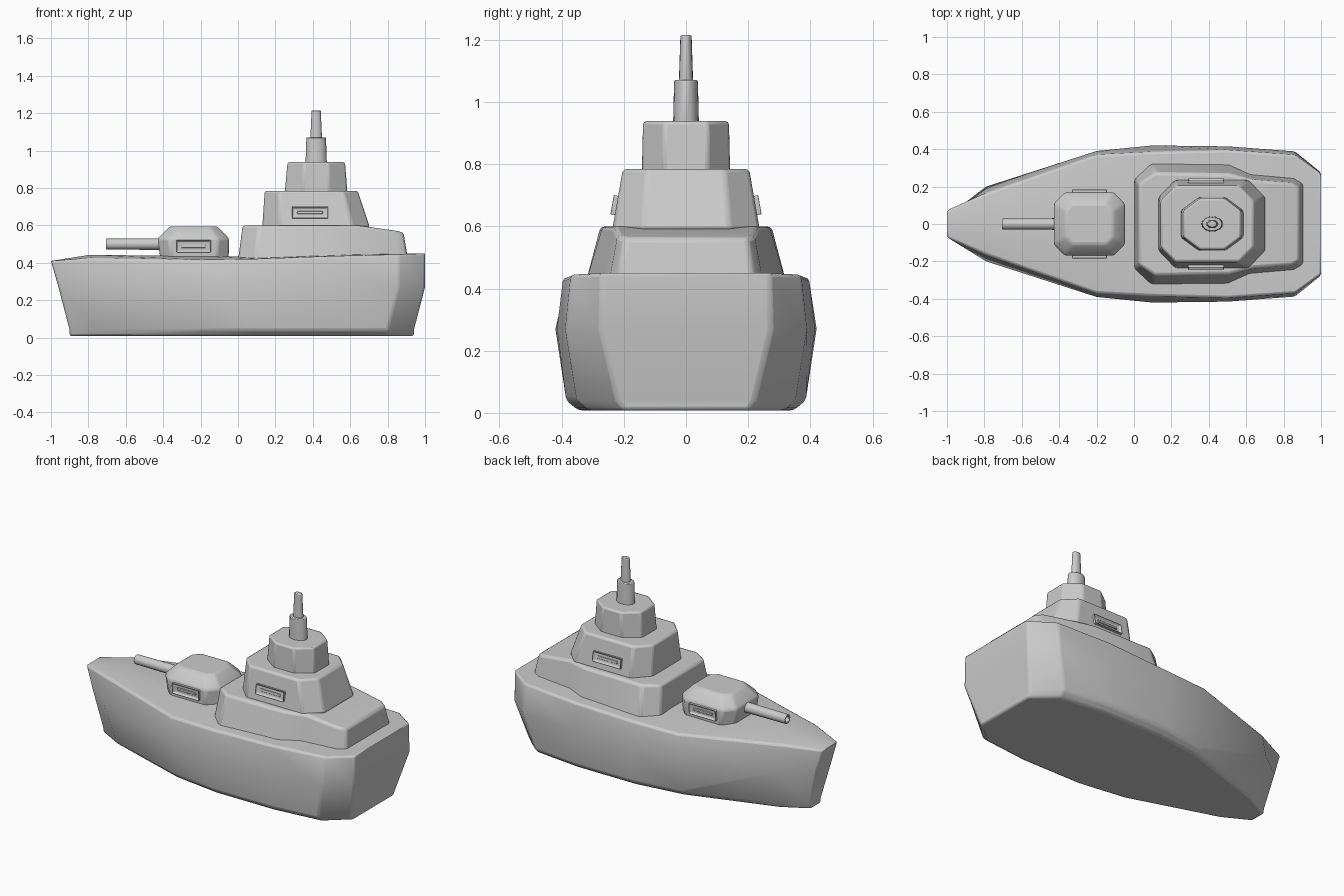
import bpy, bmesh, math

if "Cube" in bpy.data.objects:
    bpy.data.objects.remove(bpy.data.objects["Cube"])


def finish(name, bm, bevel=0.0, angle=35):
    bmesh.ops.recalc_face_normals(bm, faces=bm.faces)
    me = bpy.data.meshes.new(name)
    bm.to_mesh(me)
    bm.free()
    ob = bpy.data.objects.new(name, me)
    bpy.context.collection.objects.link(ob)
    bpy.ops.object.select_all(action='DESELECT')
    ob.select_set(True)
    bpy.context.view_layer.objects.active = ob
    bpy.ops.object.shade_smooth_by_angle(angle=math.radians(angle))
    if bevel:
        mod = ob.modifiers.new("soft_edges", 'BEVEL')
        mod.width = bevel
        mod.segments = 2
        mod.limit_method = 'ANGLE'
        mod.angle_limit = math.radians(28)
    return ob


def loft(name, halves, bevel):
    """Skin rings given as half outlines (y > 0), mirrored across y."""
    bm = bmesh.new()
    rings = []
    for half in halves:
        full = half + [(x, -y, z) for x, y, z in reversed(half)]
        rings.append([bm.verts.new(p) for p in full])
    n = len(rings[0])
    for a, b in zip(rings, rings[1:]):
        for i in range(n):
            j = (i + 1) % n
            bm.faces.new((a[i], a[j], b[j], b[i]))
    for r in (rings[0], rings[-1]):
        for i in range(n // 2 - 1):
            bm.faces.new((r[i], r[i + 1], r[n - 2 - i], r[n - 1 - i]))
    return finish(name, bm, bevel)


def octagon(z, x0, x1, hy, cx, cy):
    return [(x0, hy - cy, z), (x0 + cx, hy, z), (x1 - cx, hy, z), (x1, hy - cy, z)]


def tube(name, rings, place, sides=16):
    """Closed stack of circles; place(position, cos*r, sin*r) gives the point."""
    bm = bmesh.new()
    loops = []
    for pos, r in rings:
        loops.append([bm.verts.new(place(pos, r * math.cos(t), r * math.sin(t)))
                      for t in (2 * math.pi * k / sides for k in range(sides))])
    for a, b in zip(loops, loops[1:]):
        for i in range(sides):
            j = (i + 1) % sides
            bm.faces.new((a[i], a[j], b[j], b[i]))
    bm.faces.new(loops[0])
    bm.faces.new(loops[-1])
    return finish(name, bm, 0.004)


def window(name, x, y, z, w, h, side, tilt):
    """Raised frame with a recessed pane and a small bar inside."""
    bm = bmesh.new()
    bmesh.ops.create_cube(bm, size=1)
    bmesh.ops.scale(bm, vec=(w, 0.035, h), verts=bm.verts)
    bm.normal_update()
    face = [f for f in bm.faces if f.normal.y * side > 0.9]
    bmesh.ops.inset_region(bm, faces=face, thickness=0.013)
    bmesh.ops.translate(bm, vec=(0, -side * 0.014, 0), verts=face[0].verts)
    bar = bmesh.ops.create_cube(bm, size=1)["verts"]
    bmesh.ops.scale(bm, vec=(w * 0.7, 0.02, h * 0.25), verts=bar)
    ob = finish(name, bm, 0.003)
    ob.location = (x, side * y, z)
    ob.rotation_euler = (side * tilt, 0, 0)


# Hull: x at deck, middle, bottom; deck height; half widths; deck crown
stations = [
    (-1.00, -0.96, -0.90, 0.41, 0.075, 0.072, 0.055, 0.0),
    (-0.79, -0.79, -0.74, 0.425, 0.165, 0.20, 0.15, 0.018),
    (-0.20, -0.20, -0.20, 0.415, 0.37, 0.39, 0.34, 0.02),
    (0.10, 0.10, 0.10, 0.42, 0.385, 0.42, 0.385, 0.015),
    (0.50, 0.50, 0.50, 0.435, 0.395, 0.415, 0.385, 0.01),
    (0.86, 0.86, 0.80, 0.445, 0.37, 0.388, 0.35, 0.003),
    (1.00, 1.00, 0.94, 0.45, 0.27, 0.275, 0.22, 0.0),
]
loft("hull", [[(xb, wb * 0.9, 0.008), (xb, wb, 0.04), (xm, wm, 0.27),
               (xd, wd, zd), (xd, wd * 0.4, zd + crown)]
              for xd, xm, xb, zd, wd, wm, wb, crown in stations], 0.012)

# Lower deckhouse, narrowing and dropping toward the stern
base = [(0.0, 0.24), (0.09, 0.325), (0.50, 0.325), (0.62, 0.27), (0.86, 0.25), (0.91, 0.22)]
roof = [(0.025, 0.215, 0.60), (0.115, 0.275, 0.60), (0.51, 0.268, 0.60),
        (0.64, 0.235, 0.60), (0.84, 0.22, 0.572), (0.885, 0.195, 0.562)]
loft("lower_deckhouse", [[(x, y, 0.41) for x, y in base], roof], 0.014)

# Bridge and upper cabin
loft("bridge", [octagon(0.59, 0.13, 0.705, 0.237, 0.09, 0.095),
                octagon(0.785, 0.143, 0.64, 0.203, 0.08, 0.08)], 0.012)
loft("upper_cabin", [octagon(0.775, 0.25, 0.585, 0.142, 0.095, 0.07),
                     octagon(0.938, 0.265, 0.572, 0.138, 0.09, 0.068)], 0.01)

# Oval funnel and mast
oval = lambda p, c, s: (0.418 + c, s * 0.72, p)
tube("funnel", [(0.92, 0.058), (1.07, 0.053)], oval)
tube("mast", [(1.06, 0.032), (1.215, 0.025)], oval)

# Gun turret and hollow barrel
loft("gun_turret", [octagon(0.42, -0.415, -0.05, 0.165, 0.06, 0.06),
                    octagon(0.53, -0.43, -0.048, 0.17, 0.06, 0.06),
                    octagon(0.595, -0.365, -0.11, 0.11, 0.04, 0.04)], 0.012)
tube("gun_barrel", [(-0.40, 0.031), (-0.705, 0.029), (-0.705, 0.018), (-0.66, 0.018)],
     lambda p, c, s: (p, c, 0.50 + s))

# Side windows
for side, label in ((-1, "front"), (1, "back")):
    window("bridge_window_" + label, 0.385, 0.222, 0.667, 0.195, 0.062, side, 0.172)
    window("turret_window_" + label, -0.238, 0.166, 0.488, 0.185, 0.066, side, -0.045)
